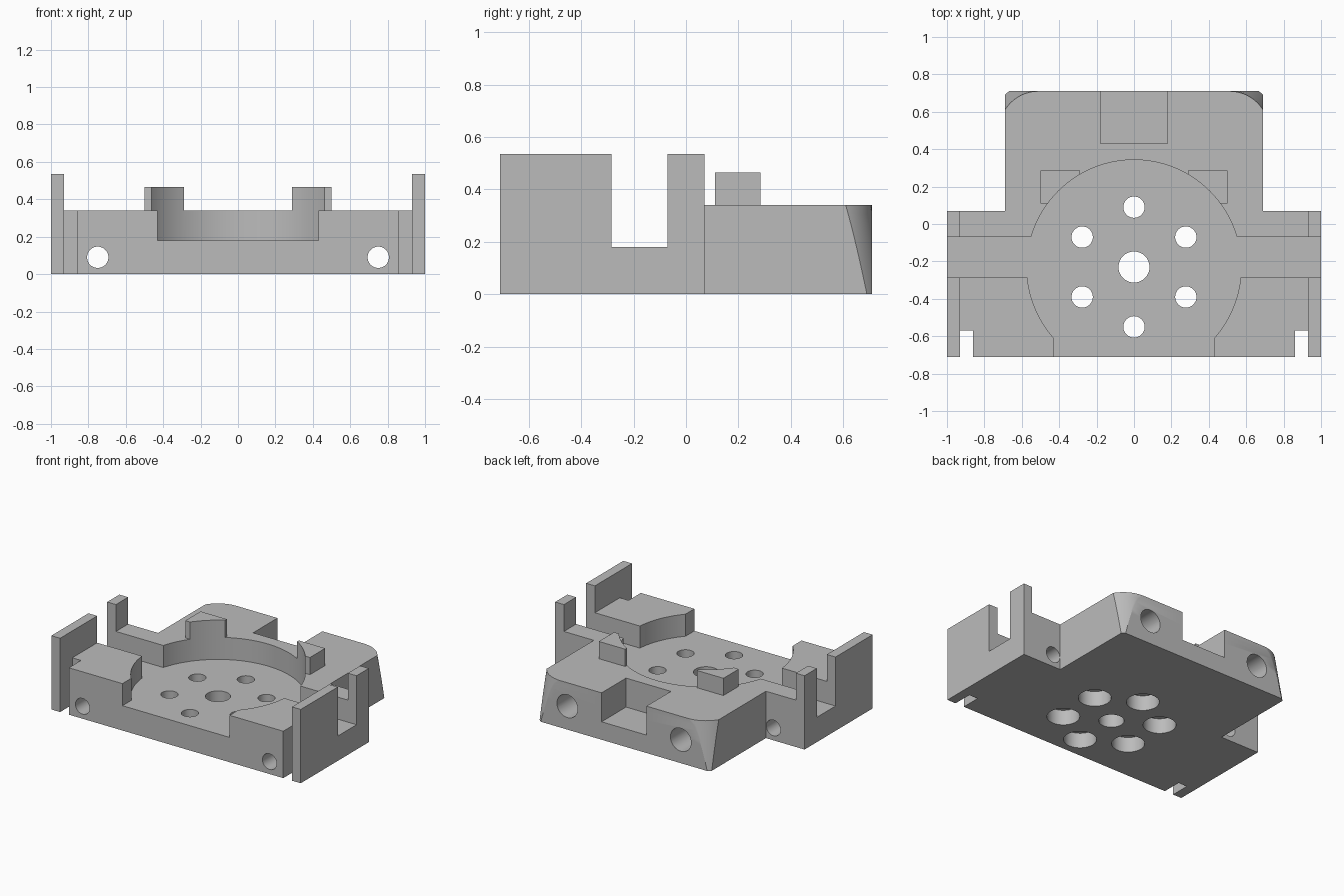
import bpy, bmesh
from math import sin, cos, pi, sqrt, asin
from mathutils import Matrix, Vector

cube = bpy.data.objects.get("Cube")
if cube:
    bpy.data.objects.remove(cube, do_unlink=True)

grey = bpy.data.materials.new("matte grey")
grey.use_nodes = True
grey.diffuse_color = (0.5, 0.5, 0.5, 1)
grey.node_tree.nodes["Principled BSDF"].inputs["Base Color"].default_value = (0.5, 0.5, 0.5, 1)


def add_object(name, bm):
    bmesh.ops.recalc_face_normals(bm, faces=bm.faces)
    mesh = bpy.data.meshes.new(name)
    bm.to_mesh(mesh)
    bm.free()
    mesh.materials.append(grey)
    obj = bpy.data.objects.new(name, mesh)
    bpy.context.collection.objects.link(obj)
    return obj


def loft(name, rings):
    """Skin closed rings of equal length and cap both ends."""
    bm = bmesh.new()
    loops = [[bm.verts.new(p) for p in ring] for ring in rings]
    n = len(loops[0])
    for a, b in zip(loops, loops[1:]):
        for i in range(n):
            j = (i + 1) % n
            bm.faces.new((a[i], a[j], b[j], b[i]))
    bm.faces.new(loops[0])
    bm.faces.new(loops[-1])
    return add_object(name, bm)


def box(name, x0, x1, y0, y1, z0, z1):
    ring = [(x0, y0), (x1, y0), (x1, y1), (x0, y1)]
    return loft(name, [[(x, y, z) for x, y in ring] for z in (z0, z1)])


def cylinder(name, start, end, radius, sides=48):
    a, b = Vector(start), Vector(end)
    turn = (b - a).to_track_quat('Z', 'Y').to_matrix().to_4x4()
    bm = bmesh.new()
    bmesh.ops.create_cone(bm, cap_ends=True, segments=sides, radius1=radius, radius2=radius,
                          depth=(b - a).length, matrix=Matrix.Translation((a + b) / 2) @ turn)
    return add_object(name, bm)


def combine(target, tool, operation):
    """Apply a boolean and remove the tool object."""
    tool.hide_render = True
    mod = target.modifiers.new(tool.name, 'BOOLEAN')
    mod.operation = operation
    mod.solver = 'EXACT'
    mod.object = tool
    bpy.context.view_layer.objects.active = target
    bpy.ops.object.modifier_apply(modifier=mod.name)
    bpy.data.objects.remove(tool, do_unlink=True)


TOP, FLOOR, WALL, HUB_Y = 0.34, 0.18, 0.535, -0.23
FRONT, BACK, REAR_X = -0.71, 0.71, 0.69

# Front block: tray-shaped profile with a thin raised wall on each side
half = [(1, 0), (1, WALL), (0.93, WALL), (0.93, TOP)]
profile = half + [(-x, z) for x, z in reversed(half)]
body = loft("mounting_base", [[(x, y, z) for x, z in profile] for y in (FRONT, 0.07)])

# Rear block: corners are cut by a cone that widens toward the bottom
corner_x, top_r, bottom_r = 0.51, 0.212, 0.264
corner_y = BACK - top_r
rings = []
for level in range(11):
    t = level / 10
    r = bottom_r + (top_r - bottom_r) * t
    a0 = pi / 2 - asin((REAR_X - corner_x) / r)
    a1 = asin(min(1, top_r / r))
    arc = []
    for i in range(13):
        a = a0 + (a1 - a0) * i / 12
        arc.append((corner_x + r * cos(a), corner_y + r * sin(a)))
    side = [(REAR_X, -0.02)] + arc
    ring = side + [(-x, y) for x, y in reversed(side)]
    rings.append([(x, y, TOP * t) for x, y in ring])
combine(body, loft("rear_block", rings), 'UNION')

# Raised pads behind the round pocket
for s in (-1, 1):
    x0, x1 = sorted((s * 0.288, s * 0.5))
    combine(body, box("pad", x0, x1, 0.11, 0.285, 0.25, 0.465), 'UNION')

# Round pocket, its front opening, the cross channel and the rear notch
cutters = [
    cylinder("round_pocket", (0, HUB_Y, FLOOR), (0, HUB_Y, 1), 0.573, 128),
    box("front_opening", -0.43, 0.43, -0.9, HUB_Y, FLOOR, 1),
    box("cross_channel", -1.2, 1.2, -0.285, -0.07, FLOOR, 1),
    box("rear_notch", -0.18, 0.18, 0.43, 0.9, 0.13, 1),
    cylinder("centre_hole", (0, HUB_Y, -0.1), (0, HUB_Y, 0.5), 0.083),
]

# Ring of six bolt holes, counterbored from below
for k in range(6):
    a = pi / 2 + k * pi / 3
    x, y = 0.32 * cos(a), HUB_Y + 0.32 * sin(a)
    cutters.append(cylinder("bolt_hole", (x, y, -0.1), (x, y, 0.5), 0.057))
    cutters.append(cylinder("counterbore", (x, y, -0.1), (x, y, 0.11), 0.108))

# Side slots, front through holes and blind rear holes
for s in (-1, 1):
    x0, x1 = sorted((s * 0.86, s * 0.93))
    cutters.append(box("corner_slot", x0, x1, -0.9, -0.57, -0.1, 1))
    cutters.append(cylinder("front_hole", (s * 0.75, -0.9, 0.09), (s * 0.75, 0.3, 0.09), 0.057))
    cutters.append(cylinder("rear_hole", (s * 0.455, 0.4, 0.17), (s * 0.455, 0.9, 0.17), 0.083))

for cutter in cutters:
    combine(body, cutter, 'DIFFERENCE')

# Smooth the round walls, keep the machined edges sharp
bpy.ops.object.select_all(action='DESELECT')
body.select_set(True)
bpy.context.view_layer.objects.active = body
bpy.ops.object.shade_smooth_by_angle(angle=pi / 7)
